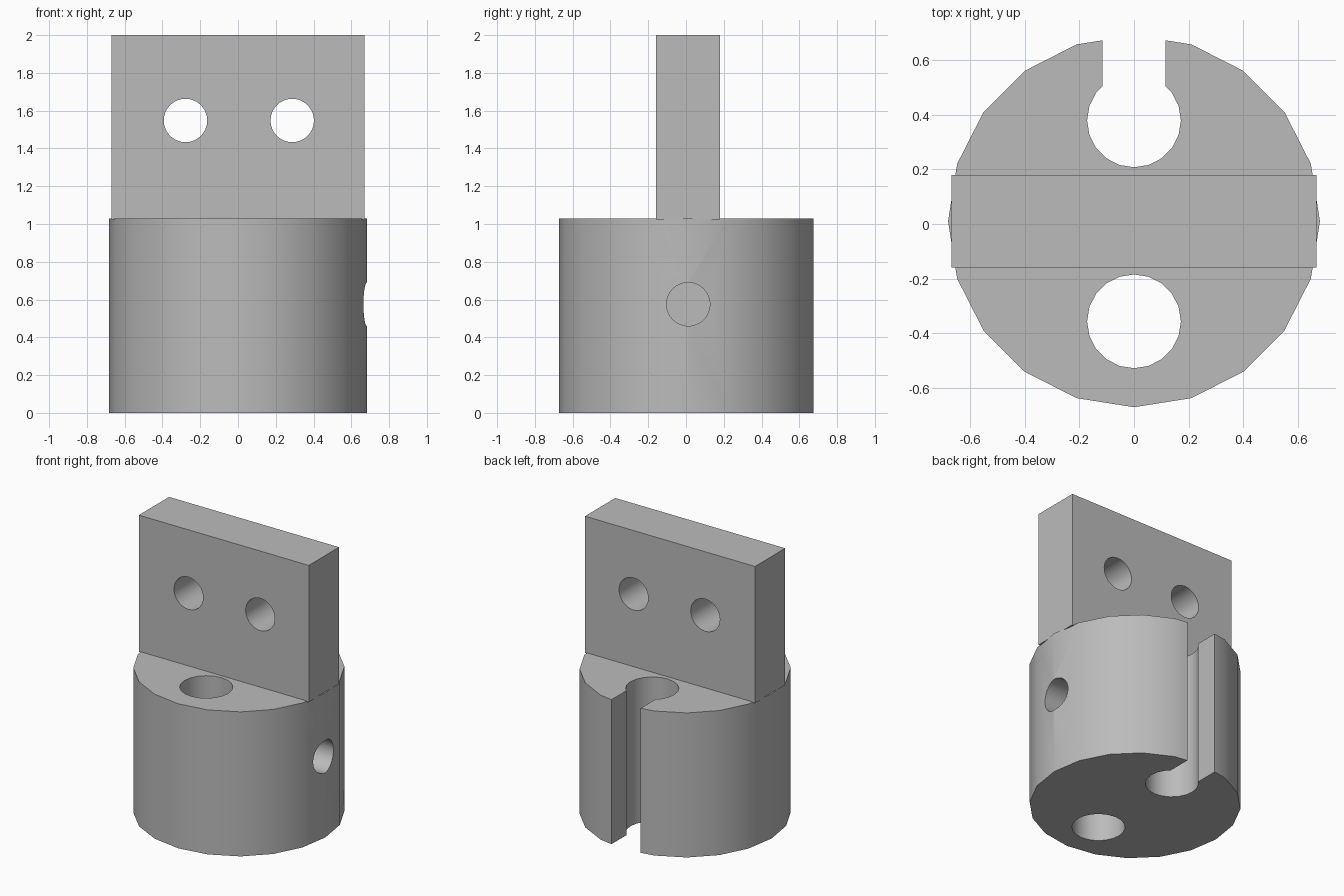
import bpy
import math
from mathutils import Matrix

cube = bpy.data.objects.get("Cube")
if cube:
    bpy.data.objects.remove(cube, do_unlink=True)

grey = bpy.data.materials.new("plain_grey")
grey.use_nodes = True
colour = (0.5, 0.5, 0.5, 1)
grey.diffuse_color = colour
grey.node_tree.nodes["Principled BSDF"].inputs["Base Color"].default_value = colour

CENTRE_Y = 0.01


def finish(name):
    ob = bpy.context.object
    ob.name = name
    ob.data.materials.append(grey)
    return ob


def box(name, low, high):
    bpy.ops.mesh.primitive_cube_add(size=1)
    ob = finish(name)
    size = [b - a for a, b in zip(low, high)]
    middle = [(a + b) / 2 for a, b in zip(low, high)]
    ob.data.transform(Matrix.Translation(middle) @ Matrix.Diagonal((*size, 1)))
    return ob


def cylinder(name, centre, radius, depth, axis="Z", sides=20):
    bpy.ops.mesh.primitive_cylinder_add(vertices=sides, radius=radius, depth=depth)
    ob = finish(name)
    turn = Matrix.Identity(4) if axis == "Z" else Matrix.Rotation(math.pi / 2, 4, "Y" if axis == "X" else "X")
    ob.data.transform(Matrix.Translation(centre) @ turn)
    return ob


def cut(target, cutters):
    for cutter in cutters:
        mod = target.modifiers.new("cut", "BOOLEAN")
        mod.operation = "DIFFERENCE"
        mod.solver = "EXACT"
        mod.object = cutter
        bpy.ops.object.select_all(action="DESELECT")
        bpy.context.view_layer.objects.active = target
        target.select_set(True)
        bpy.ops.object.modifier_apply(modifier=mod.name)
        bpy.data.objects.remove(cutter, do_unlink=True)
    bpy.ops.object.shade_smooth_by_angle(angle=math.radians(30))


# Round base with a through hole, a keyhole slot at the back and a blind side hole
base = cylinder("round_base", (0, CENTRE_Y, 0.515), 0.682, 1.03)
cut(base, [
    cylinder("front_bore", (0, -0.357, 0.5), 0.172, 2),
    cylinder("back_bore", (0, 0.38, 0.5), 0.172, 2),
    box("back_slot", (-0.115, 0.42, -0.5), (0.115, 1, 1.5)),
    cylinder("side_hole", (0.68, 0.012, 0.575), 0.115, 0.5, "X", 32),
])

# Upright plate with two cross holes
plate = box("upright_plate", (-0.67, -0.16, 1.025), (0.67, 0.18, 2))
cut(plate, [
    cylinder("plate_hole", (x, 0, 1.548), 0.115, 1, "Y", 32) for x in (-0.278, 0.287)
])
